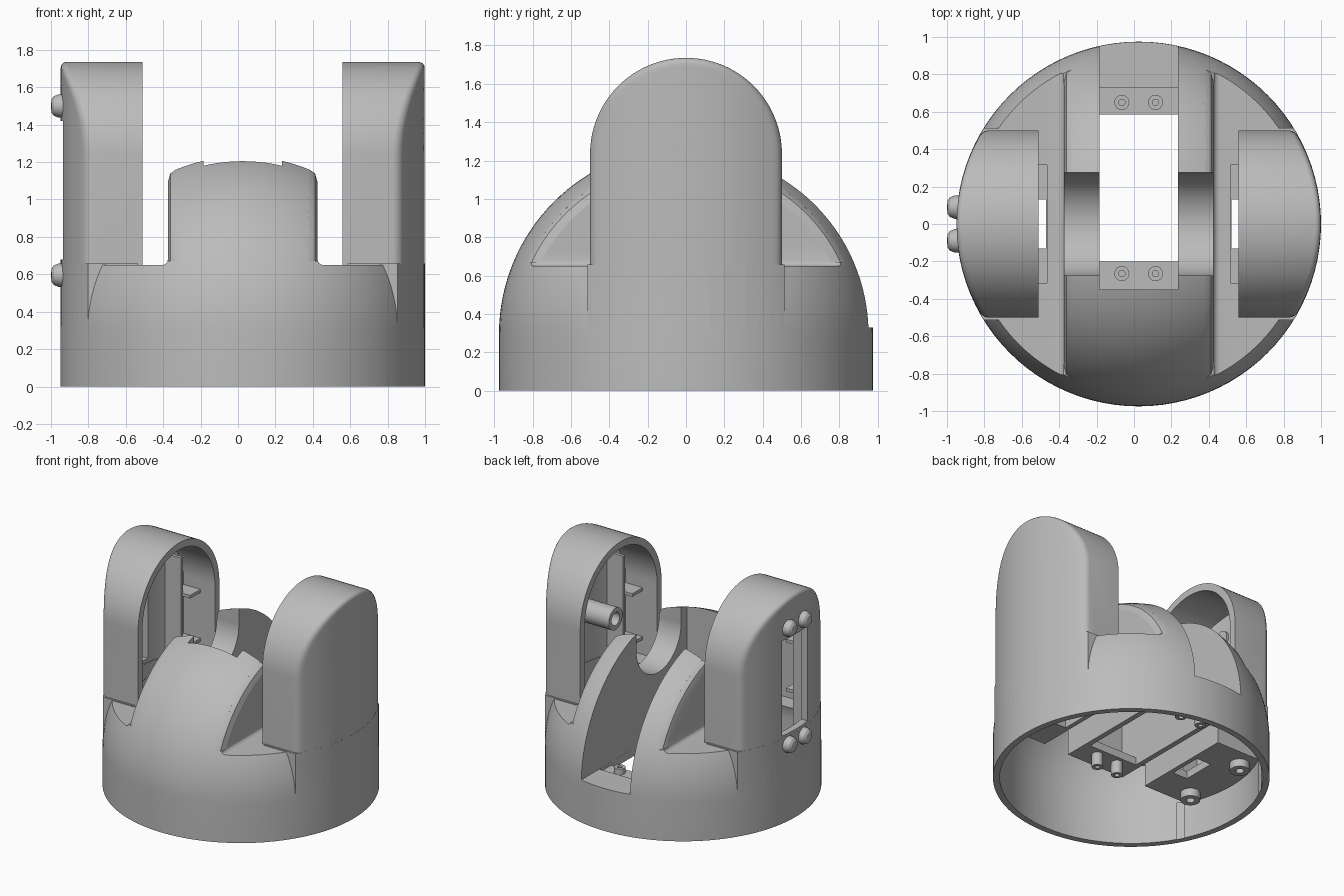
import bpy, bmesh, math
from mathutils import Matrix

if "Cube" in bpy.data.objects:
    bpy.data.objects.remove(bpy.data.objects["Cube"])

R, DOME_Z, AXLE_Z, CX = 0.975, 0.295, 1.08, 0.025
ALONG_X = Matrix.Rotation(math.pi / 2, 4, 'Y')

grey = bpy.data.materials.new("grey_plastic")
grey.use_nodes = True
grey.diffuse_color = (0.5, 0.5, 0.5, 1)
grey.node_tree.nodes["Principled BSDF"].inputs["Base Color"].default_value = (0.5, 0.5, 0.5, 1)


def finish(name, bm):
    bmesh.ops.remove_doubles(bm, verts=bm.verts, dist=1e-5)
    bmesh.ops.recalc_face_normals(bm, faces=bm.faces)
    mesh = bpy.data.meshes.new(name)
    bm.to_mesh(mesh)
    bm.free()
    mesh.materials.append(grey)
    obj = bpy.data.objects.new(name, mesh)
    bpy.context.collection.objects.link(obj)
    return obj


def box(name, x, y, z, bevel=0):
    bm = bmesh.new()
    bmesh.ops.create_cube(bm, size=1)
    for v in bm.verts:
        v.co = [(a + b) / 2 + c * (b - a) for c, (a, b) in zip(v.co, (x, y, z))]
    if bevel:
        bmesh.ops.bevel(bm, geom=bm.edges[:], offset=bevel, segments=4,
                        profile=0.5, affect='EDGES')
    return finish(name, bm)


def lathe(name, profile, loc=(0, 0, 0), turn=None, steps=96, closed=False):
    """Spin an (r, z) profile around z, then turn and place it."""
    bm = bmesh.new()
    verts = [bm.verts.new((r, 0, z)) for r, z in profile]
    pairs = list(zip(verts, verts[1:])) + ([(verts[-1], verts[0])] if closed else [])
    edges = [bm.edges.new(p) for p in pairs]
    bmesh.ops.spin(bm, geom=verts + edges, axis=(0, 0, 1), cent=(0, 0, 0),
                   angle=math.tau, steps=steps)
    bmesh.ops.transform(bm, matrix=Matrix.Translation(loc) @ (turn or Matrix()), verts=bm.verts)
    return finish(name, bm)


def rod(name, r, a, b, loc=(0, 0, 0), turn=None, steps=48):
    return lathe(name, [(0, a), (r, a), (r, b), (0, b)], loc, turn, steps)


def tube(name, r, hole, a, b, loc, turn=None):
    return lathe(name, [(hole, a), (r, a), (r, b), (hole, b)], loc, turn, 32, True)


def dome(name, r, bottom):
    arc = [math.pi / 2 * i / 32 for i in range(32)]
    return lathe(name, [(0, bottom), (r, bottom)]
                 + [(r * math.cos(a), DOME_Z + r * math.sin(a)) for a in arc]
                 + [(0, DOME_Z + r)])


def arch(name, side, half, centre_z, z0, x0, radius, fillet=0.0):
    """Round-topped upright whose outer face follows the base cylinder."""
    loops = [(0, None), (0, fillet)]
    if fillet:
        loops += [(fillet * (1 - math.cos(a)), fillet * (1 - math.sin(a)))
                  for a in (0.4, 0.8, 1.2)] + [(fillet, 0)]
    loops += [(half * i / 10, 0) for i in range(1, 11)]
    bm = bmesh.new()
    rings = []
    for d, drop in loops:
        h = half - d
        pts = [(-h, z0)] + [(-h * math.cos(math.pi * i / 48), centre_z + h * math.sin(math.pi * i / 48))
                            for i in range(49)] + [(h, z0)]
        rings.append([bm.verts.new((side * (x0 if drop is None else math.sqrt(radius**2 - y * y) - drop), y, z))
                      for y, z in pts])
    for a, b in zip(rings, rings[1:]):
        for i in range(len(a) - 1):
            bm.faces.new((a[i], a[i + 1], b[i + 1], b[i]))
    bm.faces.new(rings[0])
    bm.faces.new([r[0] for r in rings] + [r[-1] for r in reversed(rings[:-1])])
    return finish(name, bm)


def combine(obj, other, mode='DIFFERENCE'):
    mod = obj.modifiers.new("cut", 'BOOLEAN')
    mod.operation, mod.solver, mod.object = mode, 'EXACT', other
    bpy.context.view_layer.objects.active = obj
    bpy.ops.object.modifier_apply(modifier=mod.name)
    bpy.data.objects.remove(other)


SIDES = (-1, 1)


def span(side, a, b):
    return tuple(sorted((side * a, side * b)))


# Outer dome: side shelves, rounded fin rims, axle saddle and centre slot
body = dome("body", R, 0.0)
for s in SIDES:
    combine(body, box("shelf_cut", span(s, 0.40, 1.3), (-1.3, 1.3), (0.65, 1.6), 0.03))
    rim = lathe("rim_cut", [(0.906, s * 0.36), (0.888, s * 0.387), (0.845, s * 0.4), (0.845, s * 0.43),
                            (1.0, s * 0.43), (1.0, s * 0.36)], (0, 0, DOME_Z), ALONG_X, 96, True)
    combine(rim, box("rim_trim", (-1, 1), (-1.3, 1.3), (-1, 0.67)))
    combine(body, rim)
combine(body, rod("saddle_cut", 0.275, -0.45, 0.45, (0, 0, AXLE_Z), ALONG_X))
combine(body, box("saddle_top_cut", (-0.45, 0.45), (-0.2745, 0.2745), (AXLE_Z, 1.5)))
combine(body, box("slot_cut", (-0.21, 0.21), (-0.35, 1.2), (0.33, 1.5)))

# Arms with a slightly wider collar at the foot
for s in SIDES:
    combine(body, arch("arm", s, 0.5, 1.235, 0.2, 0.535, 0.973, 0.03), 'UNION')
    collar = rod("collar", 0.974, 0.21, 0.657, steps=96)
    combine(collar, box("collar_clip", span(s, 0.56, 1.2), (-0.513, 0.513), (0.1, 0.8)), 'INTERSECT')
    combine(body, collar, 'UNION')

# Hollow underside, leaving slot walls, saddle walls and arm pods
cavity = dome("cavity", 0.927, -0.1)
for s in SIDES:
    combine(cavity, box("shelf_wall", span(s, 0.355, 1.3), (-1.3, 1.3), (0.6, 1.6)))
    combine(cavity, box("pod", span(s, 0.46, 1.3), (-0.4, 0.4), (0.28, 0.8)))
combine(cavity, rod("saddle_wall", 0.325, -0.6, 0.6, (0, 0, AXLE_Z), ALONG_X))
combine(cavity, box("saddle_top_wall", (-0.6, 0.6), (-0.32, 0.32), (AXLE_Z, 1.6)))
combine(cavity, box("slot_wall", (-0.25, 0.25), (-0.395, 1.3), (0.27, 1.7)))
combine(body, cavity)

# Openings through the slot floor and into the arms
combine(body, box("slot_hole", (-0.2095, 0.2095), (-0.2, 0.585), (-0.1, 0.6)))
combine(body, box("slot_step", (-0.209, 0.209), (0.5, 0.73), (0.305, 0.6)))
for s in SIDES:
    combine(body, arch("arm_hollow", s, 0.445, 1.235, 0.652, 0.5, 0.92))
    combine(body, arch("foot_hollow", s, 0.33, 0.55, 0.34, 0.49, 0.915))
    combine(body, box("foot_hole", span(s, 0.495, 0.62), (-0.13, 0.13), (0.1, 0.5)))
combine(body, box("window_cut", (-1.2, -0.8), (-0.155, 0.155), (0.68, 1.42)))
parts = [body]

# Ribs and shelves inside each arm
for s in SIDES:
    for t in SIDES:
        parts.append(box("arm_rib", span(s, 0.73, 0.885), span(t, 0.305, 0.33), (0.4, 1.45)))
        for z in (0.78, 1.16):
            parts.append(box("arm_shelf", span(s, 0.66, 0.85), span(t, 0.32, 0.46), (z - 0.012, z + 0.012)))
        # Round feet under the pods
        parts.append(tube("pod_boss", 0.07, 0.03, 0.22, 0.29, (s * 0.77, t * 0.27, 0)))

# Screw bosses on the slot ledges
for x in (-0.09, 0.09):
    for y in (-0.265, 0.65):
        parts.append(tube("ledge_boss", 0.04, 0.017, 0.17, 0.35, (x, y, 0)))

# Axle tube in the plain arm
parts.append(tube("axle_tube", 0.085, 0.05, 0.58, 0.94, (0, 0, 1.12), ALONG_X))

# Rounded bolt heads on the window arm
for y in (-0.09, 0.09):
    for z in (0.595, 1.5):
        parts.append(lathe("bolt_head", [(0, -1.025), (0.035, -1.022), (0.052, -1.01), (0.062, -0.985),
                                         (0.062, -0.9), (0, -0.9)], (0, y, z), ALONG_X, 32))

for obj in parts:
    obj.data.transform(Matrix.Translation((CX, 0, 0)))
    bpy.ops.object.select_all(action='DESELECT')
    obj.select_set(True)
    bpy.context.view_layer.objects.active = obj
    bpy.ops.object.shade_smooth_by_angle(angle=math.radians(30))
